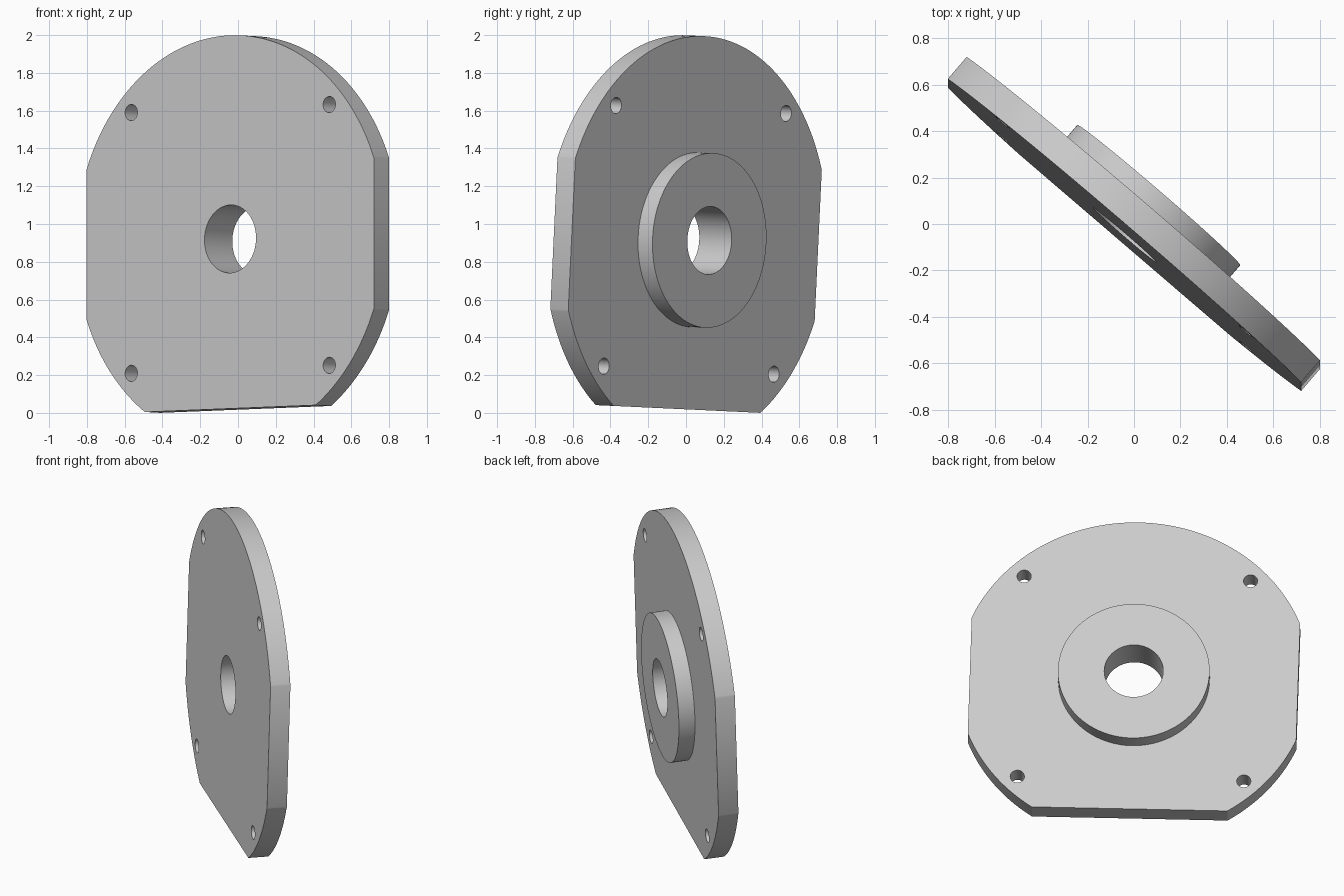
import bpy
import math
from mathutils import Matrix, Vector

cube = bpy.data.objects.get("Cube")
if cube:
    bpy.data.objects.remove(cube, do_unlink=True)

# Sizes
PLATE_R, PLATE_T = 1.079, 0.125
BOSS_R, BOSS_END = 0.4625, 0.226
BORE_R, BOLT_R, BOLT_OFFSET = 0.18, 0.043, 0.691
HALF_WIDTH, FOOT = 1.002, 0.899

grey = bpy.data.materials.new("light_grey")
grey.use_nodes = True
colour = (0.604, 0.604, 0.604, 1)
grey.diffuse_color = colour
grey.node_tree.nodes["Principled BSDF"].inputs["Base Color"].default_value = colour


def cylinder(name, radius, z0, z1, x=0, y=0, sides=128):
    bpy.ops.mesh.primitive_cylinder_add(
        vertices=sides, radius=radius, depth=z1 - z0, location=(x, y, (z0 + z1) / 2))
    obj = bpy.context.object
    obj.name = name
    obj.data.materials.append(grey)
    return obj


def combine(body, tool, operation):
    """Apply one boolean to the body and discard the tool."""
    tool.hide_render = True
    mod = body.modifiers.new(operation.title(), "BOOLEAN")
    mod.operation, mod.solver, mod.object = operation, "EXACT", tool
    bpy.context.view_layer.update()
    graph = bpy.context.evaluated_depsgraph_get()
    mesh = bpy.data.meshes.new_from_object(body.evaluated_get(graph))
    body.modifiers.clear()
    body.data = mesh
    bpy.data.objects.remove(tool, do_unlink=True)


# Round plate, front face at local z = 0, back towards -z
plate = cylinder("flange_plate", PLATE_R, -PLATE_T, 0, sides=192)

# Trim the two sides and the foot flat
bpy.ops.mesh.primitive_cube_add(size=1, location=(0, (2 - FOOT) / 2, 0))
trim = bpy.context.object
trim.name = "flat_trim"
trim.scale = (2 * HALF_WIDTH, 2 + FOOT, 1)
trim.data.materials.append(grey)
combine(plate, trim, "INTERSECT")

# Raised boss on the back
combine(plate, cylinder("boss", BOSS_R, -BOSS_END, -PLATE_T / 2), "UNION")

# Centre bore and four bolt holes
combine(plate, cylinder("bore_cutter", BORE_R, -1, 1, sides=96), "DIFFERENCE")
for sx in (-1, 1):
    for sy in (-1, 1):
        cutter = cylinder("bolt_cutter", BOLT_R, -1, 1,
                          sx * BOLT_OFFSET, sy * BOLT_OFFSET, sides=48)
        combine(plate, cutter, "DIFFERENCE")

# Turn and lean the finished plate about the middle of its front face
up = Vector((0, 0.047, 1)).normalized()
across = Vector((0.7585, -0.651, 0.0306))
across = (across - up * across.dot(up)).normalized()
facing = across.cross(up)
turn = Matrix((across, up, facing)).transposed().to_4x4()
place = Matrix.Translation((-0.041, -0.047, 0.921)) @ turn
plate.data.transform(place @ Matrix.Translation(plate.location))
plate.location = (0, 0, 0)

bpy.ops.object.select_all(action="DESELECT")
plate.select_set(True)
bpy.context.view_layer.objects.active = plate
bpy.ops.object.shade_smooth_by_angle(angle=math.radians(30))
